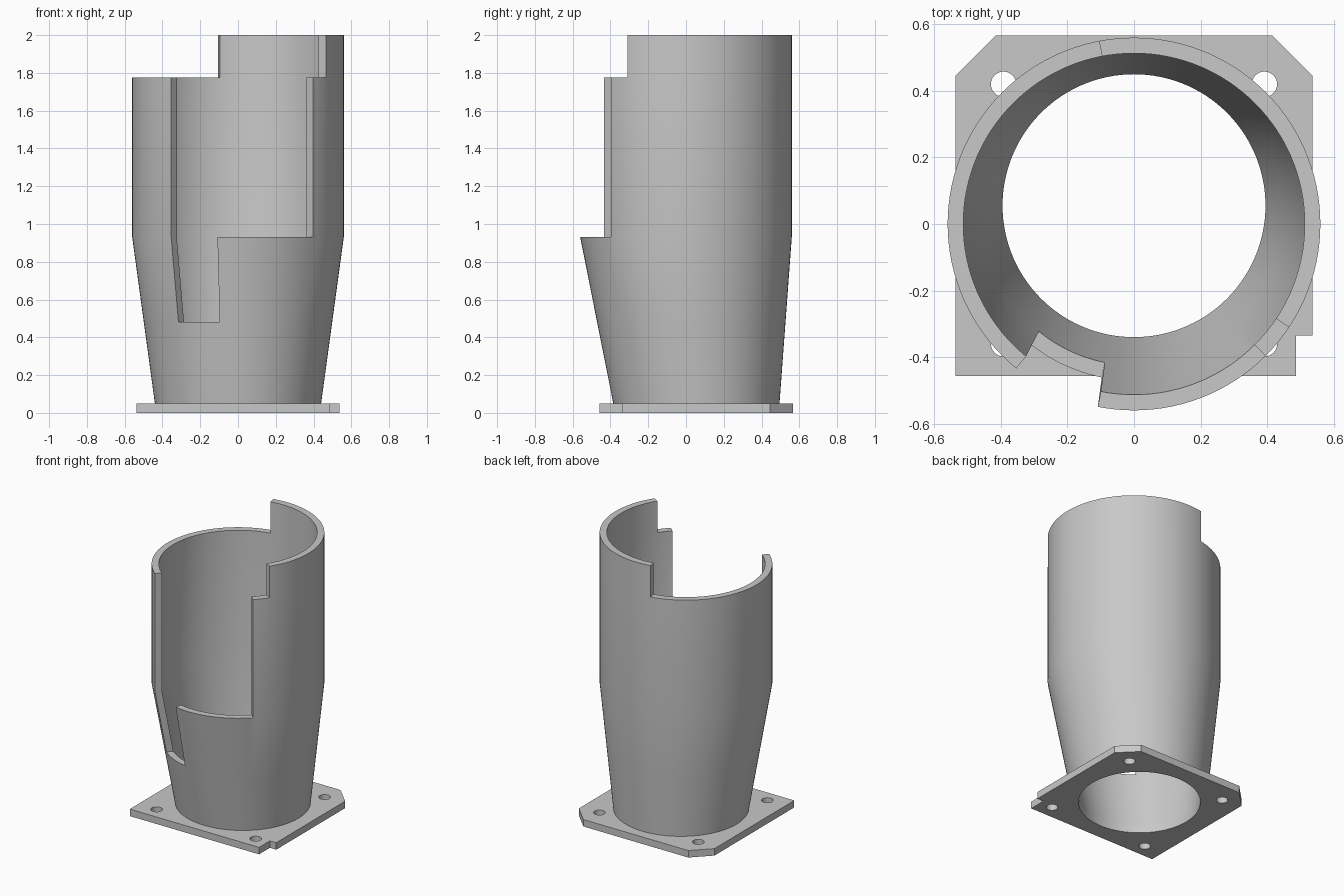
import bpy
import bmesh
from math import cos, sin, radians, pi

cube = bpy.data.objects.get("Cube")
if cube:
    bpy.data.objects.remove(cube, do_unlink=True)

grey = bpy.data.materials.new("plain_grey")
grey.use_nodes = True
colour = (0.58, 0.58, 0.58, 1)
grey.diffuse_color = colour
grey.node_tree.nodes["Principled BSDF"].inputs["Base Color"].default_value = colour

PLATE_TOP = 0.05
SHOULDER = 0.93
BORE_Y = 0.055
BORE_R = 0.395


def finish(bm, name):
    bmesh.ops.recalc_face_normals(bm, faces=bm.faces)
    mesh = bpy.data.meshes.new(name)
    bm.to_mesh(mesh)
    bm.free()
    mesh.materials.append(grey)
    obj = bpy.data.objects.new(name, mesh)
    bpy.context.collection.objects.link(obj)
    bpy.ops.object.select_all(action='DESELECT')
    obj.select_set(True)
    bpy.context.view_layer.objects.active = obj
    bpy.ops.object.shade_smooth_by_angle(angle=radians(25))
    return obj


def circle(x, y, r, n):
    return [(x + r * cos(2 * pi * i / n), y + r * sin(2 * pi * i / n)) for i in range(n)]


# Base plate: chamfered back corners, one notched front corner, bore and screw holes
outline = [(-0.537, -0.457), (0.487, -0.457), (0.487, -0.335), (0.537, -0.335),
           (0.537, 0.445), (0.415, 0.567), (-0.415, 0.567), (-0.537, 0.445)]
loops = [outline, circle(0, BORE_Y, BORE_R, 120)]
loops += [circle(x, y, 0.038, 32) for x in (-0.392, 0.392) for y in (-0.36, 0.42)]
bm = bmesh.new()
edges = []
for loop in loops:
    verts = [bm.verts.new((x, y, 0)) for x, y in loop]
    edges += [bm.edges.new((v, verts[i - 1])) for i, v in enumerate(verts)]
bmesh.ops.triangle_fill(bm, edges=edges, use_beauty=True, normal=(0, 0, 1))
raised = bmesh.ops.extrude_face_region(bm, geom=bm.faces[:])["geom"]
bmesh.ops.translate(bm, vec=(0, 0, PLATE_TOP),
                    verts=[g for g in raised if isinstance(g, bmesh.types.BMVert)])
finish(bm, "base_plate")

# Tube wall: bands of height, each covering a range of angles in degrees
START = -129.2
END = START + 360
bands = [(PLATE_TOP, 0.48, START, END),
         (0.48, SHOULDER, -101.2, END),
         (SHOULDER, 1.775, -45, END),
         (1.775, 2.0, -33.7, 100.8)]
levels = [b[0] for b in bands] + [bands[-1][1]]
cuts = {a for b in bands for a in b[2:]} - {END}
angles = sorted(cuts | {a for a in range(-129, 230, 3)
                        if all(abs(a - c) > 0.5 for c in cuts)})
count = len(angles)


def wall_point(angle, z, inner):
    # The lower part tapers and shifts towards the back
    t = min(1, (z - PLATE_TOP) / (SHOULDER - PLATE_TOP))
    low, high = (BORE_R, 0.513) if inner else (0.44, 0.56)
    r = low + (high - low) * t
    a = radians(angle)
    return r * cos(a), BORE_Y * (1 - t) + r * sin(a), z


def solid(i, k):
    if not 0 <= k < len(bands):
        return False
    i %= count
    middle = (angles[i] + (angles[i + 1] if i + 1 < count else END)) / 2
    return bands[k][2] < middle < bands[k][3]


bm = bmesh.new()
grid = {}


def vert(i, k, inner):
    key = (i % count, k, inner)
    if key not in grid:
        grid[key] = bm.verts.new(wall_point(angles[key[0]], levels[k], inner))
    return grid[key]


def strip(p, q):
    # Face across the wall thickness between two grid positions
    bm.faces.new((vert(*p, False), vert(*q, False), vert(*q, True), vert(*p, True)))


for k in range(len(bands)):
    for i in range(count):
        if not solid(i, k):
            continue
        corners = [(i, k), (i + 1, k), (i + 1, k + 1), (i, k + 1)]
        for inner in (False, True):
            bm.faces.new([vert(*c, inner) for c in corners])
        neighbours = [(i, k - 1), (i + 1, k), (i, k + 1), (i - 1, k)]
        for n, cell in enumerate(neighbours):
            if not solid(*cell):
                strip(corners[n], corners[(n + 1) % 4])
finish(bm, "tube_wall")
